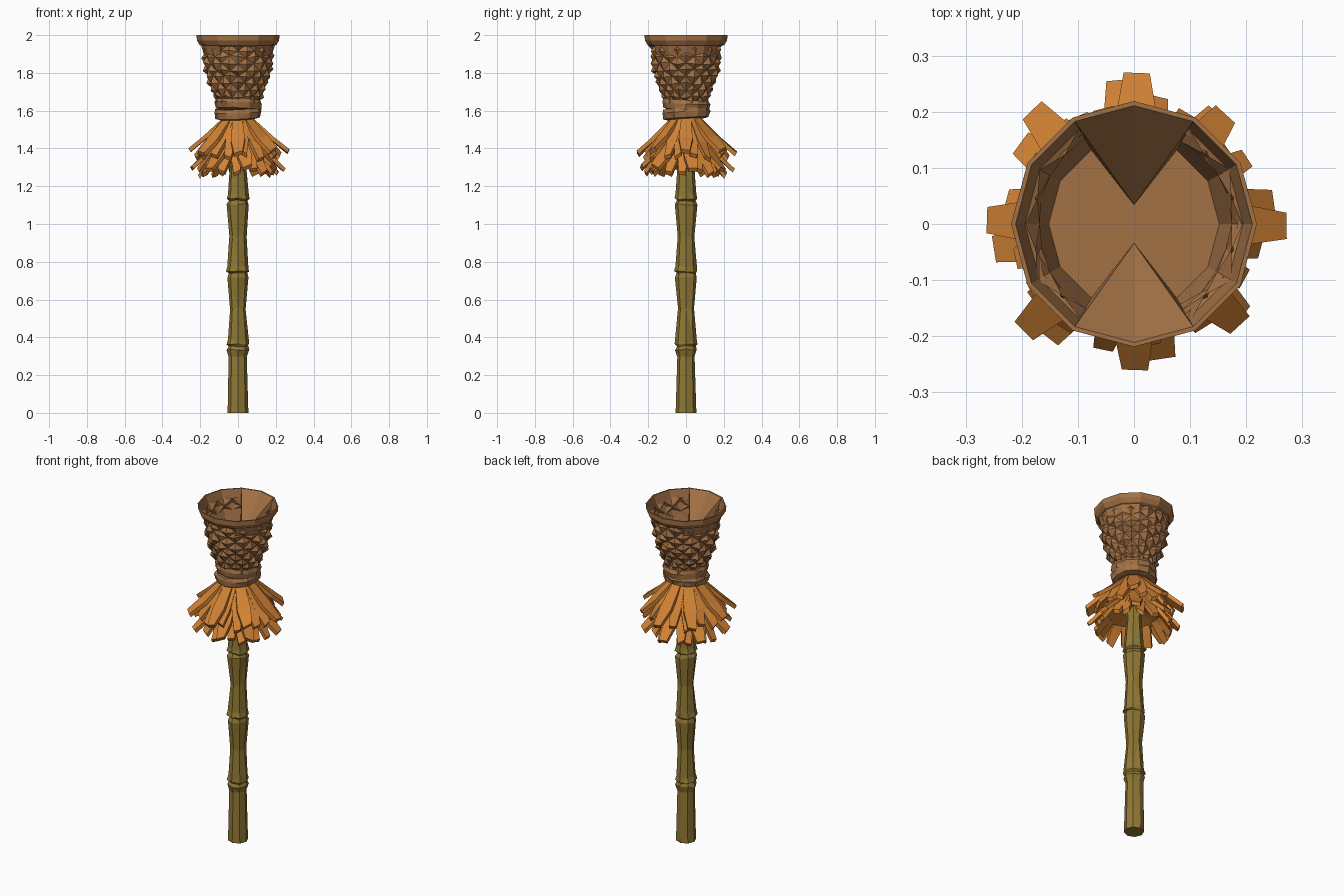
import bpy, bmesh, math, random
from mathutils import Vector

if "Cube" in bpy.data.objects:
    bpy.data.objects.remove(bpy.data.objects["Cube"])

random.seed(4)
TAU = 2 * math.pi


def material(name, rgb):
    m = bpy.data.materials.new(name)
    m.diffuse_color = (*rgb, 1)
    m.use_nodes = True
    m.node_tree.nodes["Principled BSDF"].inputs["Base Color"].default_value = m.diffuse_color
    return m


BAMBOO = material("bamboo", (0.28, 0.19, 0.035))
STRAW = material("orange straw", (0.64, 0.225, 0.035))
WICKER = material("brown wicker", (0.36, 0.165, 0.06))


def finish(bm, name, mat, solid=True):
    if solid:
        bmesh.ops.recalc_face_normals(bm, faces=bm.faces)
    me = bpy.data.meshes.new(name)
    bm.to_mesh(me)
    bm.free()
    me.materials.append(mat)
    ob = bpy.data.objects.new(name, me)
    bpy.context.collection.objects.link(ob)
    return ob


def lathe(name, mat, profile, sides, tweak=None, cap=(True, True)):
    """Rings of (radius, z); tweak(row, col, r, z) may move each vertex."""
    bm = bmesh.new()
    rings = []
    for i, (r, z) in enumerate(profile):
        ring = []
        for j in range(sides):
            rr, zz = tweak(i, j, r, z) if tweak else (r, z)
            a = TAU * j / sides
            ring.append(bm.verts.new((rr * math.cos(a), rr * math.sin(a), zz)))
        rings.append(ring)
    for i, (lo, hi) in enumerate(zip(rings, rings[1:])):
        for j in range(sides):
            k = (j + 1) % sides
            q = [lo[j], lo[k], hi[k], hi[j]]
            if (i + j) % 2:                       # alternate the diagonals
                q = q[1:] + q[:1]
            bm.faces.new((q[0], q[1], q[2]))
            bm.faces.new((q[0], q[2], q[3]))
    if cap[0]:
        bm.faces.new(rings[0][::-1])
    if cap[1]:
        bm.faces.new(rings[-1])
    return finish(bm, name, mat, all(cap))


# Bamboo pole: pinched segments with a raised ring at each node
pole = [(0.055, 0), (0.048, 0.30)]
for node in (0.36, 0.745, 1.13):
    pole += [(0.058, node - 0.025), (0.05, node - 0.006), (0.061, node + 0.004),
             (0.055, node + 0.03), (0.043, node + 0.19)]
pole += [(0.058, 1.50), (0.055, 1.62)]


def pole_wobble(i, j, r, z):
    if z in (0, 1.62):
        return r, z
    return r + random.uniform(-0.003, 0.003), z + random.uniform(-0.005, 0.005)


lathe("bamboo_pole", BAMBOO, pole, 8, pole_wobble)


# Straw skirt: two tiers of thick strips, bent outward at blunt tips
def strip(bm, angle, path, widths, thick):
    out = Vector((math.cos(angle), math.sin(angle), 0))
    side = Vector((-out.y, out.x, 0))
    twist = random.uniform(-0.018, 0.018)
    rows = []
    for i, ((r, z), w) in enumerate(zip(path, widths)):
        c = out * r + side * twist * i / 2 + Vector((0, 0, z))
        n = (out * 0.5 + Vector((0, 0, 0.85))) * thick
        tilt = Vector((0, 0, twist * 0.7 * i / 2))
        rows.append([bm.verts.new(p) for p in (
            c - side * w / 2 - tilt, c + side * w / 2 + tilt,
            c + side * w / 2 + tilt - n, c - side * w / 2 - tilt - n)])
    for a, b in zip(rows, rows[1:]):
        for k in range(4):
            m = (k + 1) % 4
            bm.faces.new((a[k], a[m], b[m], b[k]))
    bm.faces.new(rows[0])
    bm.faces.new(rows[-1][::-1])


def skirt_tier(name, top, shift, scale):
    bm = bmesh.new()
    # each cluster has one long strip and two shorter flanking strips
    for c in range(8):
        base = TAU * c / 8 + shift
        for off, reach, drop, w in ((0, 0.262, 0.175, 0.055),
                                    (-0.25, 0.225, 0.205, 0.042),
                                    (0.25, 0.215, 0.19, 0.045)):
            reach = reach * scale + random.uniform(-0.008, 0.012)
            drop += random.uniform(-0.01, 0.01)
            path = [(0.075, top), (0.06 + reach * 0.48, top - drop * 0.62),
                    (reach, top - drop)]
            strip(bm, base + off + random.uniform(-0.05, 0.05), path,
                  (0.05, w * 1.35, w * 0.85), 0.022)
    return finish(bm, name, STRAW)


skirt_tier("upper_straw_skirt", 1.565, 0.0, 1.0)
skirt_tier("lower_straw_skirt", 1.475, 0.12, 0.95)
# Cores that close the gaps behind the strips
for name, top in (("upper_skirt_core", 1.565), ("lower_skirt_core", 1.475)):
    lathe(name, STRAW, [(0.05, top - 0.09), (0.155, top - 0.125),
                        (0.15, top - 0.108), (0.075, top)], 16)

# Wrapped binding: two slightly slanted bands
for n, (lo, hi) in enumerate(((1.555, 1.612), (1.603, 1.66))):
    def slant(i, j, r, z, n=n):
        return (r + random.uniform(-0.004, 0.004),
                z + (-1) ** n * 0.008 * math.sin(TAU * j / 12 + 0.6))
    lathe(f"binding_band_{n + 1}", WICKER,
          [(0.10, lo), (0.120, lo + 0.006), (0.127, hi - 0.02), (0.118, hi), (0.09, hi)],
          12, slant)


# Woven basket: staggered bumps pushed in and out in a checker pattern
def weave(i, j, r, z):
    bump = 0.010 if (i + j) % 2 else -0.010
    return r + bump + random.uniform(-0.005, 0.005), z + random.uniform(-0.008, 0.008)


lathe("woven_basket", WICKER,
      [(0.112, 1.645), (0.124, 1.675), (0.139, 1.71), (0.152, 1.745), (0.163, 1.78),
       (0.173, 1.815), (0.180, 1.85), (0.181, 1.885), (0.181, 1.92), (0.188, 1.955)],
      24, weave, cap=(True, False))


# Rim and hollow liner; the floor is drawn into a fold at front and back
def fold(i, j, r, z):
    return (0.034, z) if i == 5 and j in (3, 9) else (r, z)


lathe("basket_rim_and_liner", WICKER,
      [(0.185, 1.94), (0.203, 1.948), (0.218, 1.972), (0.219, 2.0), (0.211, 2.0),
       (0.152, 1.80)], 12, fold, cap=(False, True))
